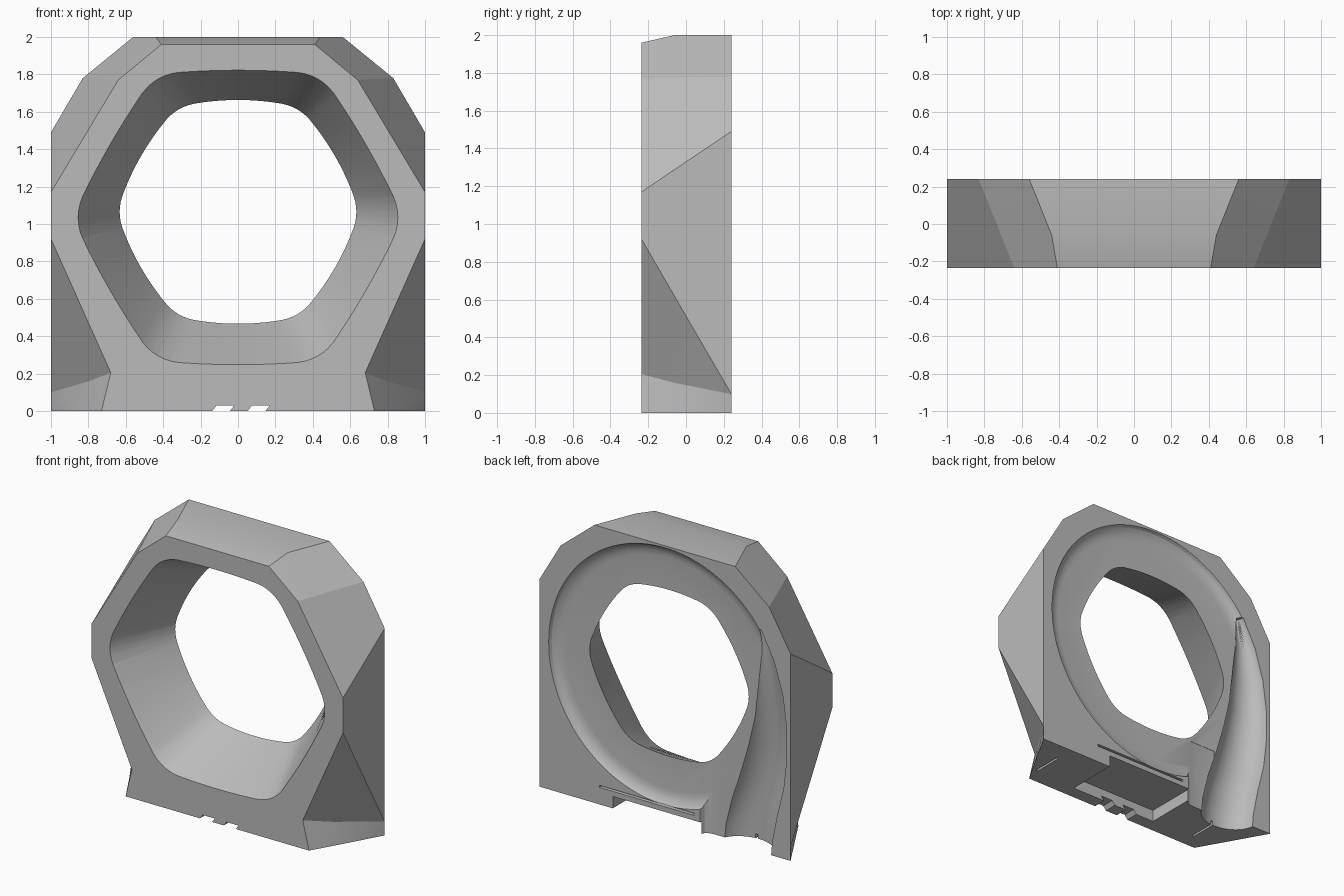
import bpy, bmesh, math

cube = bpy.data.objects.get("Cube")
if cube:
    bpy.data.objects.remove(cube, do_unlink=True)

grey = bpy.data.materials.new("plain grey")
grey.use_nodes = True
colour = (0.5, 0.5, 0.5, 1)
grey.diffuse_color = colour
grey.node_tree.nodes["Principled BSDF"].inputs["Base Color"].default_value = colour


def loft(name, rings):
    """Closed solid through rings that all have the same point count."""
    bm = bmesh.new()
    rows = [[bm.verts.new(p) for p in ring] for ring in rings]
    n = len(rows[0])
    for a, b in zip(rows, rows[1:]):
        for i in range(n):
            j = (i + 1) % n
            bm.faces.new((a[i], a[j], b[j], b[i]))
    bm.faces.new(rows[0])
    bm.faces.new(rows[-1])
    bmesh.ops.recalc_face_normals(bm, faces=bm.faces)
    bmesh.ops.triangulate(bm, faces=bm.faces)
    mesh = bpy.data.meshes.new(name)
    bm.to_mesh(mesh)
    bm.free()
    ob = bpy.data.objects.new(name, mesh)
    bpy.context.collection.objects.link(ob)
    return ob


def box(name, x0, x1, y0, y1, z0, z1, lean=0):
    """Box whose top can be shifted sideways by lean."""
    return loft(name, [[(x0, y, z0), (x1, y, z0), (x1 + lean, y, z1), (x0 + lean, y, z1)]
                       for y in (y0, y1)])


def mirrored(half, y):
    return [(x, y, z) for x, z in half] + [(-x, y, z) for x, z in reversed(half)]


# Faceted outer shell: front, chamfer line and back outlines
FRONT, BACK, CENTRE = -0.235, 0.24, 1.06
front = [(.73, 0), (.68, .205), (1, .92), (1, 1.17), (.64, 1.77), (.41, 1.96)]
back = [(1, 0), (1, .08), (1, .1), (1, 1.49), (.83, 1.78), (.56, 2)]
t = 0.37
middle = [(a + (c - a) * t, b + (d - b) * t) for (a, b), (c, d) in zip(front, back)]
middle[-1] = (.44, 2)
body = loft("stand_body", [mirrored(front, FRONT), mirrored(middle, -.06), mirrored(back, BACK)])
body.data.materials.append(grey)


# Six-sided hole with bowed sides and soft corners
def side_radius(angle, flat, offset):
    phi = (angle % (math.pi / 3)) - math.pi / 6
    return -offset * math.cos(phi) + math.sqrt((flat + offset) ** 2 - (offset * math.sin(phi)) ** 2)


def soft_hexagon(flat, offset, height):
    points = []
    for i in range(144):
        a = math.tau * i / 144
        r = sum(side_radius(a + math.radians(1.5 * k), flat, offset) for k in range(-5, 6)) / 11
        points.append((r * math.cos(a), height + r * math.sin(a)))
    return points


wide = soft_hexagon(.785, 3.4, 1.035)
narrow = soft_hexagon(.597, .775, 1.065)
hole_rings = []
for t in (-.1, 1, 1.3):
    y = FRONT + t * (0.19 - FRONT)
    s = min(t, 1)
    hole_rings.append([(a + (c - a) * s, y, b + (d - b) * s)
                       for (a, b), (c, d) in zip(wide, narrow)])

# Round rear recess with a filleted rim
rim = [(.3, .925), (.24, .925), (.22, .915), (.205, .895), (.194, .865), (.19, .83)]
recess_rings = [[(r * math.cos(math.tau * i / 128), y, CENTRE + r * math.sin(math.tau * i / 128))
                 for i in range(128)] for y, r in rim]

# Recess continuing down to the base beside the channel
leg_rings = [[(x, y, -.1), (-.55, y, -.1), (-.55, y, .5), (x, y, .5)]
             for y, x in ((.3, -.28), (.24, -.28), (.21, -.295), (.195, -.32), (.188, -.35))]

# Curved cable channel: height, centre x, half width, depth
stations = [(1.6, -.745, .02, .06), (1.4, -.79, .08, .08), (1.17, -.815, .125, .11),
            (.94, -.82, .15, .14), (.72, -.795, .175, .16), (.5, -.75, .195, .17),
            (.3, -.69, .205, .17), (.1, -.645, .21, .17), (-.08, -.63, .21, .17)]
channel_rings = [[(cx + w * math.cos(math.tau * i / 40), .25 + d * math.sin(math.tau * i / 40), z)
                  for i in range(40)] for z, cx, w, d in stations]

cutters = [
    loft("recess_cutter", recess_rings),
    loft("recess_leg_cutter", leg_rings),
    loft("channel_cutter", channel_rings),
    loft("hole_cutter", hole_rings),
    # Base pocket, open at the back, with two slanted front notches
    box("pocket_cutter", -.285, .415, -.14, .3, -.05, .085),
    box("notch_left_cutter", .05, .145, -.3, -.1, -.002, .03, .025),
    box("notch_right_cutter", -.14, -.045, -.3, -.1, -.002, .03, .025),
    # Thin rear slot
    box("slot_cutter", -.23, .52, .17, .3, .122, .137),
]
# Thin slits under the base
for x in (-.62, .76):
    cutters.append(box("slit_cutter", x - .008, x + .008, -.12, .1, -.05, .03))

bpy.context.view_layer.objects.active = body
body.select_set(True)
for cutter in cutters:
    cutter.hide_render = True
    mod = body.modifiers.new("cut", "BOOLEAN")
    mod.operation = "DIFFERENCE"
    mod.solver = "EXACT"
    mod.object = cutter
    bpy.ops.object.modifier_apply(modifier=mod.name)
    bpy.data.objects.remove(cutter, do_unlink=True)

bpy.ops.object.shade_smooth_by_angle(angle=math.radians(18))
